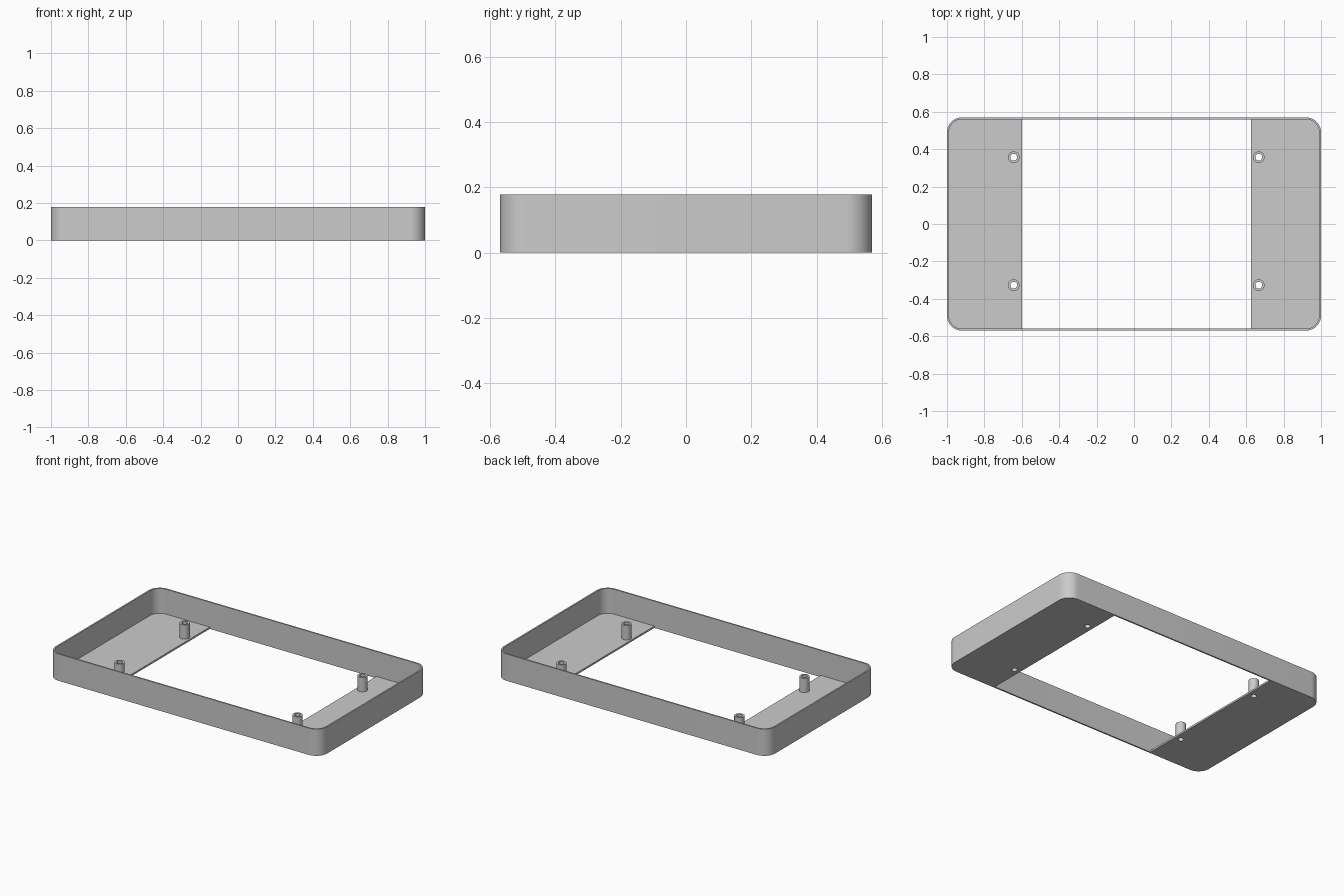
import bpy, bmesh, math
from mathutils import Vector

cube = bpy.data.objects.get("Cube")
if cube:
    bpy.data.objects.remove(cube, do_unlink=True)

HALF_X, HALF_Y, HEIGHT = 1.0, 0.57, 0.178
RADIUS, WALL, FLOOR = 0.08, 0.01, 0.012
POST_TOP, POST_R, HOLE_R = 0.107, 0.031, 0.018
POST_YS = (-0.327, 0.357)

grey = bpy.data.materials.new("plain grey")
grey.use_nodes = True
grey.diffuse_color = (0.6, 0.6, 0.6, 1)
grey.node_tree.nodes["Principled BSDF"].inputs["Base Color"].default_value = (0.6, 0.6, 0.6, 1)


def circle(cx, cy, r, steps=32):
    return [(cx + r * math.cos(math.tau * i / steps),
             cy + r * math.sin(math.tau * i / steps)) for i in range(steps)]


def rounded_rect(inset, steps=12):
    """Counter-clockwise outline, inset from the outer edge."""
    r = RADIUS - inset
    points = []
    for corner, (sx, sy) in enumerate(((1, 1), (-1, 1), (-1, -1), (1, -1))):
        for i in range(steps + 1):
            a = math.pi / 2 * (corner + i / steps)
            points.append((sx * (HALF_X - RADIUS) + r * math.cos(a),
                           sy * (HALF_Y - RADIUS) + r * math.sin(a)))
    return points


def extrude_outline(name, loops, z0, z1):
    """Fill an outline with holes and raise it into a solid."""
    bm = bmesh.new()
    edges = []
    for loop in loops:
        verts = [bm.verts.new((x, y, z0)) for x, y in loop]
        edges += [bm.edges.new((v, verts[i - 1])) for i, v in enumerate(verts)]
    bmesh.ops.triangle_fill(bm, edges=edges, use_beauty=True, normal=Vector((0, 0, 1)))
    raised = bmesh.ops.extrude_face_region(bm, geom=bm.faces[:], use_keep_orig=True)
    top = [g for g in raised["geom"] if isinstance(g, bmesh.types.BMVert)]
    bmesh.ops.translate(bm, verts=top, vec=(0, 0, z1 - z0))
    bmesh.ops.recalc_face_normals(bm, faces=bm.faces[:])
    mesh = bpy.data.meshes.new(name)
    bm.to_mesh(mesh)
    bm.free()
    mesh.materials.append(grey)
    obj = bpy.data.objects.new(name, mesh)
    bpy.context.collection.objects.link(obj)
    bpy.ops.object.select_all(action="DESELECT")
    obj.select_set(True)
    bpy.context.view_layer.objects.active = obj
    bpy.ops.object.shade_smooth_by_angle(angle=math.radians(30))


# Thin wall around the frame
inner = rounded_rect(WALL)
extrude_outline("outer_wall", [rounded_rect(0), inner], 0, HEIGHT)

# Floor plates at each end, with hollow screw posts
for side, sign, edge_x, post_x in (("left", 1, 0.625, 0.667), ("right", -1, -0.6, -0.643)):
    # Keep one end of the inner outline in order, closed by the straight cut
    end = [p for p in inner if p[0] * sign > 0]
    end.sort(key=lambda p: (p[1], p[0] * sign if p[1] < 0 else -p[0] * sign))
    inner_y = HALF_Y - WALL
    outline = [(edge_x, -inner_y)] + end + [(edge_x, inner_y)]
    holes = [circle(post_x, y, HOLE_R) for y in POST_YS]
    extrude_outline(side + "_floor_plate", [outline] + holes, 0, FLOOR)
    for place, y, hole in zip(("front", "back"), POST_YS, holes):
        extrude_outline(f"{side}_{place}_screw_post",
                        [circle(post_x, y, POST_R), hole], FLOOR, POST_TOP)
